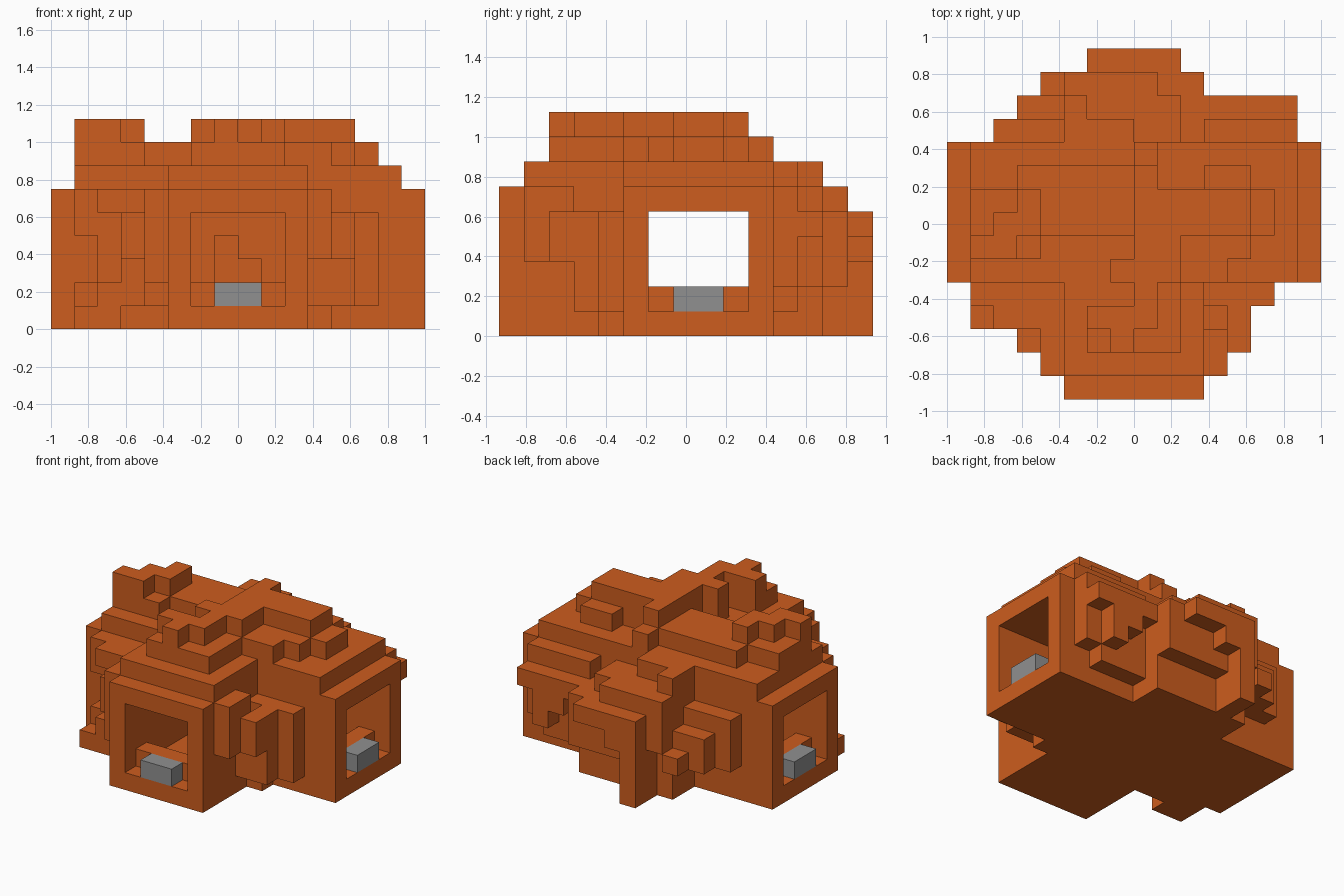
import bpy
import bmesh
from mathutils import Vector
from itertools import product

UNIT = 0.125
ORIGIN = Vector((0, -0.9375, 0))

default = bpy.data.objects.get("Cube")
if default:
    bpy.data.objects.remove(default, do_unlink=True)


def material(name, color):
    mat = bpy.data.materials.new(name)
    mat.use_nodes = True
    mat.diffuse_color = color
    mat.node_tree.nodes["Principled BSDF"].inputs["Base Color"].default_value = color
    return mat


clay = material("burnt orange clay", (0.61, 0.109, 0.013, 1))
stone = material("grey stone", (0.28, 0.28, 0.28, 1))

body = set()


def cells(x, y, z):
    return set(product(range(*x), range(*y), range(*z)))


def add(x, y, z):
    body.update(cells(x, y, z))


def carve(x, y, z):
    body.difference_update(cells(x, y, z))


def build_blocks(name, filled, mat):
    """Make one shell from the outer faces of a set of unit blocks."""
    bm = bmesh.new()
    corners = {}

    def corner(p):
        key = tuple(p)
        if key not in corners:
            corners[key] = bm.verts.new(ORIGIN + Vector(key) * UNIT)
        return corners[key]

    for cell in filled:
        for axis, side in product(range(3), (0, 1)):
            near = list(cell)
            near[axis] += 1 if side else -1
            if tuple(near) in filled:
                continue
            u, v = (axis + 1) % 3, (axis + 2) % 3
            loop = []
            for du, dv in ((0, 0), (1, 0), (1, 1), (0, 1)):
                p = list(cell)
                p[axis] += side
                p[u] += du
                p[v] += dv
                loop.append(corner(p))
            bm.faces.new(loop if side else loop[::-1])
    bmesh.ops.dissolve_limit(bm, angle_limit=0.01, verts=bm.verts, edges=bm.edges)
    mesh = bpy.data.meshes.new(name)
    bm.to_mesh(mesh)
    bm.free()
    mesh.materials.append(mat)
    obj = bpy.data.objects.new(name, mesh)
    bpy.context.scene.collection.objects.link(obj)


# Main cross of halls
add(x=(-8, 8), y=(5, 11), z=(0, 6))
add(x=(-3, 2), y=(0, 13), z=(0, 6))
add(x=(2, 3), y=(0, 11), z=(0, 6))
add(x=(2, 3), y=(11, 13), z=(0, 5))

# First roof tier
add(x=(-7, 7), y=(5, 11), z=(6, 7))
add(x=(-3, 3), y=(1, 11), z=(6, 7))
add(x=(-3, 0), y=(11, 12), z=(6, 7))
add(x=(-3, -2), y=(12, 13), z=(6, 7))

# Second roof tier
add(x=(-2, 2), y=(2, 4), z=(7, 8))
add(x=(0, 2), y=(4, 5), z=(7, 8))
add(x=(-1, 4), y=(5, 6), z=(7, 8))
add(x=(0, 5), y=(6, 7), z=(7, 8))
add(x=(-7, -4), y=(6, 7), z=(7, 8))
add(x=(-7, 6), y=(7, 9), z=(7, 8))
add(x=(-5, 1), y=(9, 10), z=(7, 8))
add(x=(3, 5), y=(9, 10), z=(7, 8))
add(x=(0, 1), y=(10, 11), z=(7, 8))

# Winding ridge on top
add(x=(-1, 0), y=(2, 3), z=(8, 9))
add(x=(-2, 1), y=(3, 4), z=(8, 9))
add(x=(0, 1), y=(4, 5), z=(8, 9))
add(x=(-1, 2), y=(5, 6), z=(8, 9))
add(x=(0, 2), y=(6, 7), z=(8, 9))
add(x=(0, 5), y=(7, 9), z=(8, 9))
add(x=(0, 1), y=(9, 10), z=(8, 9))

# Stepped peak on the right side
for step in range(2):
    add(x=(-7 + step, -5 + step), y=(6 + step, 7 + step), z=(8, 9))
add(x=(-5, -4), y=(8, 9), z=(8, 9))

# Front left corner buttresses
add(x=(3, 4), y=(1, 3), z=(3, 6))
add(x=(4, 5), y=(2, 3), z=(3, 5))
add(x=(3, 4), y=(3, 4), z=(1, 3))
add(x=(4, 5), y=(3, 4), z=(1, 5))
add(x=(3, 6), y=(4, 5), z=(1, 5))
add(x=(3, 4), y=(4, 5), z=(0, 1))

# Front right corner buttresses and foot
add(x=(-4, -3), y=(1, 2), z=(2, 6))
add(x=(-4, -3), y=(2, 3), z=(1, 6))
add(x=(-5, -4), y=(2, 3), z=(3, 5))
add(x=(-5, -3), y=(3, 4), z=(1, 6))
add(x=(-6, -5), y=(3, 4), z=(5, 6))
add(x=(-7, -6), y=(3, 4), z=(0, 1))
add(x=(-6, -5), y=(3, 4), z=(0, 2))
add(x=(-7, -3), y=(4, 5), z=(0, 2))
add(x=(-6, -3), y=(4, 5), z=(2, 4))
add(x=(-7, -3), y=(4, 5), z=(4, 6))

# Back left corner ledges
add(x=(3, 6), y=(11, 12), z=(1, 6))
add(x=(6, 7), y=(11, 12), z=(2, 6))
add(x=(3, 7), y=(12, 13), z=(4, 5))
add(x=(4, 5), y=(12, 13), z=(3, 4))
add(x=(5, 6), y=(12, 13), z=(2, 4))

# Back right corner ledges
add(x=(-6, -3), y=(11, 12), z=(2, 5))
add(x=(-5, -3), y=(12, 13), z=(2, 4))
add(x=(-4, -3), y=(13, 14), z=(2, 3))

# Back bulge and its post
add(x=(-3, 1), y=(13, 14), z=(3, 6))
add(x=(-2, 3), y=(13, 14), z=(2, 5))
add(x=(-2, 0), y=(14, 15), z=(3, 5))
add(x=(0, 2), y=(14, 15), z=(4, 5))
add(x=(-2, -1), y=(13, 15), z=(0, 5))

# Hollow halls with a raised step inside each doorway
carve(x=(-8, 8), y=(6, 10), z=(1, 5))
carve(x=(-2, 2), y=(0, 10), z=(1, 5))
add(x=(-2, 2), y=(1, 2), z=(1, 2))
for start in (-7, 6):
    add(x=(start, start + 1), y=(6, 10), z=(1, 2))

# Stepped niche in the back wall
carve(x=(-1, 0), y=(10, 11), z=(2, 4))
carve(x=(0, 1), y=(10, 11), z=(2, 3))

build_blocks("mound_body", body, clay)

# Stone doorsteps
build_blocks("front_doorstep", cells((-1, 1), (0, 1), (1, 2)), stone)
build_blocks("left_doorstep", cells((7, 8), (7, 9), (1, 2)), stone)
build_blocks("right_doorstep", cells((-8, -7), (7, 9), (1, 2)), stone)
